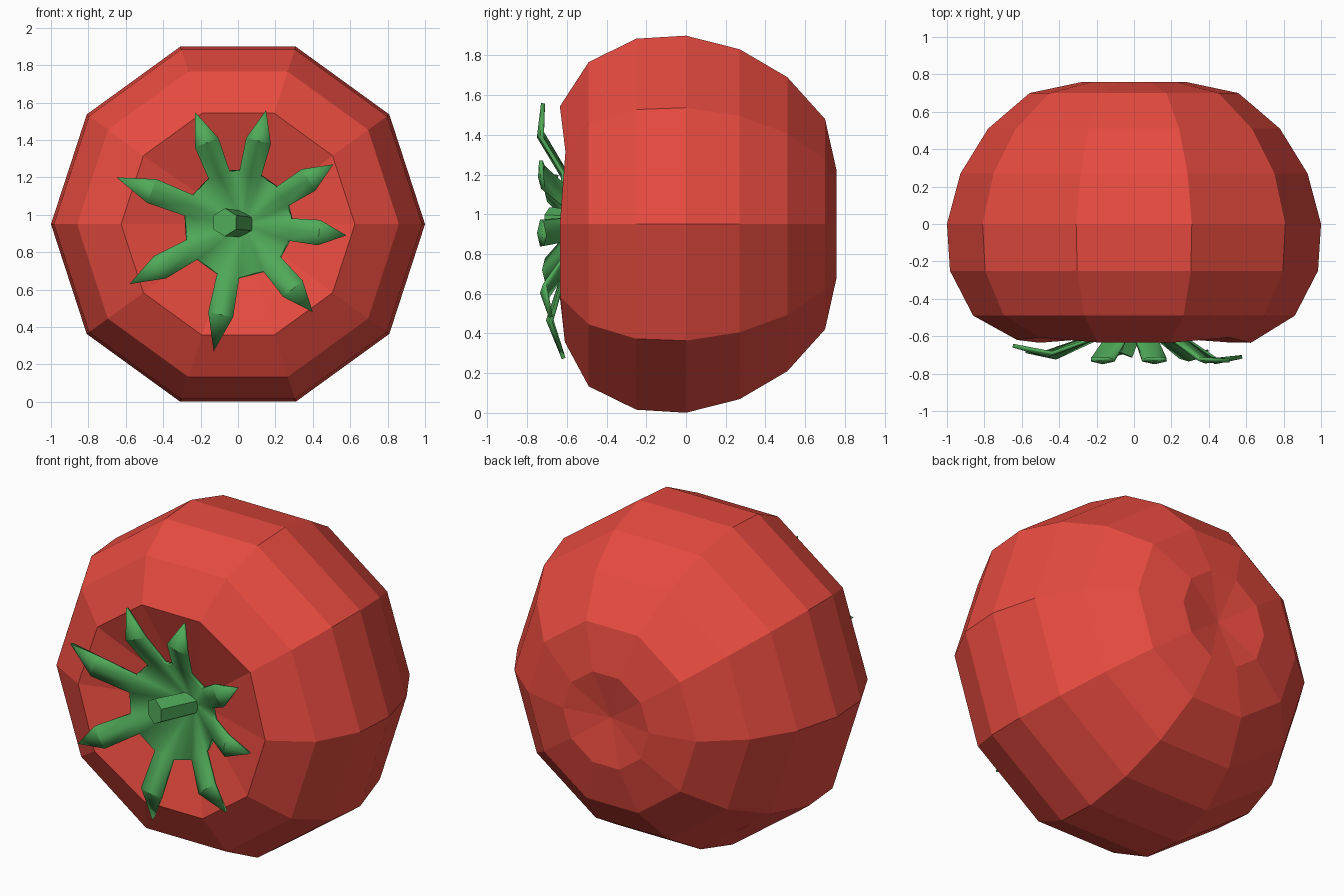
import bpy, bmesh, math
from mathutils import Vector

if "Cube" in bpy.data.objects:
    bpy.data.objects.remove(bpy.data.objects["Cube"])

CZ = 0.95  # height of the fruit axis, which runs along y


def material(name, color):
    m = bpy.data.materials.new(name)
    m.diffuse_color = (*color, 1)
    m.use_nodes = True
    m.node_tree.nodes["Principled BSDF"].inputs["Base Color"].default_value = m.diffuse_color
    return m


def finish(bm, name, mat):
    mesh = bpy.data.meshes.new(name)
    bm.to_mesh(mesh)
    bm.free()
    mesh.materials.append(mat)
    obj = bpy.data.objects.new(name, mesh)
    bpy.context.collection.objects.link(obj)
    return obj


red = material("red_skin", (0.8, 0.07, 0.05))
green = material("leaf_green", (0.08, 0.40, 0.10))

# Fruit: ten-sided lathe around y, dimpled at both ends
SIDES = 10
profile = [(-0.625, 0.625), (-0.49, 0.86), (-0.25, 0.984), (0, 1.0), (0.27, 0.928),
           (0.51, 0.78), (0.70, 0.558), (0.758, 0.285)]
wobble = [-.01, .018, -.01, -.008, .018, .005, -.01, .015, .015, -.008]
bm = bmesh.new()
rings = []
for k, (y, r) in enumerate(profile):
    ring = []
    for i in range(SIDES):
        a = math.tau * i / SIDES
        dy = wobble[i] if k == 0 else 0
        ring.append(bm.verts.new((r * math.cos(a), y + dy, CZ + r * math.sin(a) * 0.998)))
    rings.append(ring)
front = bm.verts.new((0.02, -0.43, CZ))
back = bm.verts.new((0, 0.71, CZ))
for i in range(SIDES):
    j = (i + 1) % SIDES
    for a, b in zip(rings, rings[1:]):
        bm.faces.new((a[i], a[j], b[j], b[i]))
    bm.faces.new((front, rings[0][j], rings[0][i]))
    bm.faces.new((back, rings[-1][i], rings[-1][j]))
bmesh.ops.recalc_face_normals(bm, faces=bm.faces)
finish(bm, "fruit", red)

# Calyx: funnel-shaped hub with eight pointed leaves (tip x, tip z, mid y, tip y)
leaves = [(0.58, 0.89, -.735, -.72), (0.51, 1.27, -.73, -.74), (0.15, 1.56, -.735, -.73),
          (-0.23, 1.55, -.735, -.73), (-0.65, 1.20, -.70, -.66), (-0.58, 0.63, -.71, -.69),
          (-0.13, 0.27, -.69, -.625), (0.40, 0.48, -.72, -.69)]
bm = bmesh.new()
hub = bm.verts.new((0.03, -0.46, CZ))
rim = []
for tx, tz, my, ty in leaves:
    tip = Vector((tx, ty, tz))
    flat = Vector((tx, 0, tz - CZ))
    length = flat.length
    out = flat.normalized()
    side = Vector((-out.z, 0, out.x))

    def point(r, y, s):
        return bm.verts.new(Vector((0, y, CZ)) + out * r + side * s)

    base = [point(0.275, -0.63, s) for s in (-0.06, 0, 0.06)]
    mr = 0.275 + (length - 0.275) * 0.52
    mid = [point(mr, my - d, s) for s, d in ((-0.068, 0), (0, 0.015), (0.068, 0))]
    end = bm.verts.new(tip)
    for n in (0, 1):
        bm.faces.new((base[n], base[n + 1], mid[n + 1], mid[n]))
        bm.faces.new((mid[n], mid[n + 1], end))
    rim += base
for i, v in enumerate(rim):
    bm.faces.new((hub, rim[(i + 1) % len(rim)], v))
bmesh.ops.recalc_face_normals(bm, faces=bm.faces)
if sum(f.normal.y * f.calc_area() for f in bm.faces) > 0:
    bmesh.ops.reverse_faces(bm, faces=bm.faces)
calyx = finish(bm, "calyx", green)
solid = calyx.modifiers.new("thickness", 'SOLIDIFY')
solid.thickness = 0.02
solid.offset = -1

# Stem: short slanted six-sided stub
a, b = Vector((0.03, -0.44, CZ)), Vector((-0.07, -0.69, CZ + 0.01))
bm = bmesh.new()
bmesh.ops.create_cone(bm, cap_ends=True, segments=6, radius1=0.07, radius2=0.075,
                      depth=(b - a).length)
stem = finish(bm, "stem", green)
stem.location = (a + b) / 2
stem.rotation_euler = (b - a).to_track_quat('Z', 'Y').to_euler()

# Soft shading on the green parts, crisp at the folds
for obj in (calyx, stem):
    bpy.ops.object.select_all(action='DESELECT')
    obj.select_set(True)
    bpy.context.view_layer.objects.active = obj
    bpy.ops.object.shade_smooth_by_angle(angle=math.radians(25))
